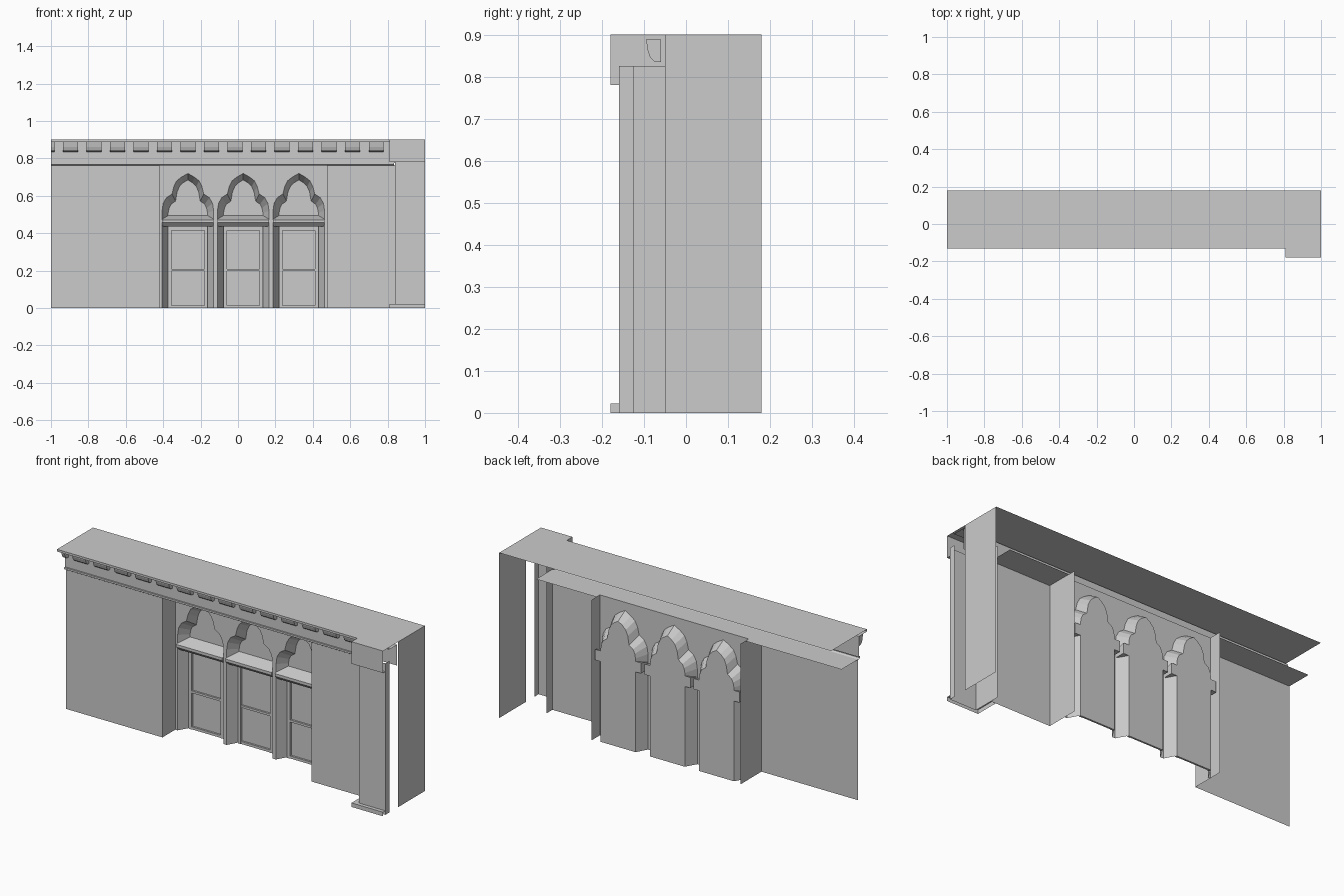
import bpy

if "Cube" in bpy.data.objects:
    bpy.data.objects.remove(bpy.data.objects["Cube"])


def mesh(name, verts, faces):
    me = bpy.data.meshes.new(name)
    me.from_pydata(verts, [], faces)
    me.update()
    ob = bpy.data.objects.new(name, me)
    bpy.context.collection.objects.link(ob)
    return ob


def sweep(name, profile, x0, x1, closed=False):
    """Sweep a (y, z) profile along x; closed profiles get end caps."""
    n = len(profile)
    verts = [(x, y, z) for x in (x0, x1) for y, z in profile]
    faces = [(i, (i + 1) % n, n + (i + 1) % n, n + i) for i in range(n if closed else n - 1)]
    if closed:
        faces += [tuple(range(n))[::-1], tuple(range(n, 2 * n))]
    return mesh(name, verts, faces)


def upright(name, plan, z0, z1):
    """Vertical sheet following an open (x, y) plan line."""
    n = len(plan)
    verts = [(x, y, z) for z in (z0, z1) for x, y in plan]
    return mesh(name, verts, [(i, i + 1, n + i + 1, n + i) for i in range(n - 1)])


def box(name, x0, x1, y0, y1, z0, z1):
    return sweep(name, [(y0, z0), (y1, z0), (y1, z1), (y0, z1)], x0, x1, True)


WALL, FRONT, BACK = -0.05, 0.06, 0.12
LEFT, RIGHT, HEAD = -0.42, 0.477, 0.765
CENTRES = (-0.268, 0.028, 0.325)

# Outer wall faces turning into the window recess and the corner pilaster
upright("left_wall", [(-1, WALL), (LEFT, WALL), (LEFT, 0.13)], 0, HEAD)
upright("right_wall", [(RIGHT, 0.13), (RIGHT, WALL), (0.84, WALL)], 0, HEAD)
upright("end_wall", [(1, WALL), (1, 0.18)], 0, 0.9)

# Roof, cornice and frieze
sweep("roof_and_frieze", [(0.18, 0.9), (-0.13, 0.9), (-0.13, 0.888),
                          (-0.06, 0.888), (-0.06, 0.775)], -1, 1)
sweep("string_moulding", [(-0.06, 0.778), (-0.068, 0.778), (-0.068, 0.768),
                          (-0.058, 0.762), (WALL, 0.762)], -1, 0.835)
sweep("left_wall_ledge", [(WALL, HEAD), (0.09, HEAD)], -1, LEFT)
sweep("right_wall_ledge", [(WALL, HEAD), (0.09, HEAD)], RIGHT, 0.84)
sweep("recess_ceiling", [(WALL, HEAD), (FRONT, HEAD)], LEFT, RIGHT)

# Row of curved brackets under the cornice
bracket = [(-0.06, 0.888), (-0.095, 0.888), (-0.091, 0.862), (-0.085, 0.845),
           (-0.075, 0.836), (-0.06, 0.835)]
for k in range(-1, 15):
    c = -0.895 + 0.1257 * k
    sweep("cornice_bracket", bracket, max(c - 0.04, -1), min(c + 0.04, 0.81), True)

# Corner pilaster: shaft, cap and base, open at the end
upright("pilaster_shaft", [(0.84, 0), (0.84, -0.16), (1, -0.16), (1, -0.125)], 0, 0.825)
upright("pilaster_cap", [(0.81, WALL), (0.81, -0.18), (1, -0.18)], 0.78, 0.9)
sweep("pilaster_cap_top", [(-0.18, 0.9), (-0.13, 0.9)], 0.81, 1)
sweep("pilaster_cap_underside", [(-0.18, 0.78), (-0.16, 0.78)], 0.81, 1)
sweep("pilaster_cap_side_underside", [(-0.16, 0.78), (WALL, 0.78)], 0.81, 0.84)
upright("pilaster_base", [(0.81, WALL), (0.81, -0.18), (1, -0.18)], 0, 0.022)
sweep("pilaster_base_top", [(-0.18, 0.022), (-0.16, 0.022)], 0.81, 1)
sweep("pilaster_base_side_top", [(-0.16, 0.022), (WALL, 0.022)], 0.81, 0.84)

# Trefoil outlines: half profiles mirrored about each window centre
outer_half = [(0.138, 0), (0.138, 0.52), (0.132, 0.56), (0.115, 0.59), (0.085, 0.61),
              (0.075, 0.65), (0.06, 0.68), (0.035, 0.7)]
inner_half = [(0.105, 0), (0.105, 0.51), (0.1, 0.535), (0.09, 0.555), (0.066, 0.572),
              (0.058, 0.62), (0.045, 0.65), (0.025, 0.67)]


def trefoil(half, peak, c):
    return ([(c - x, z) for x, z in half] + [(c, peak)]
            + [(c + x, z) for x, z in reversed(half)])


# Arcade face with the three openings cut into its lower edge
outline = [(LEFT, 0)]
for c in CENTRES:
    outline += trefoil(outer_half, 0.72, c)
outline += [(RIGHT, 0), (RIGHT, HEAD), (LEFT, HEAD)]
mesh("arcade_face", [(x, FRONT, z) for x, z in outline], [tuple(range(len(outline)))[::-1]])

# Splayed reveals, panes, sloped transoms and window frames
for c in CENTRES:
    a, b = trefoil(outer_half, 0.72, c), trefoil(inner_half, 0.685, c)
    n = len(a)
    mesh("arch_reveal", [(x, FRONT, z) for x, z in a] + [(x, BACK, z) for x, z in b],
         [(i, i + 1, n + i + 1, n + i) for i in range(n - 1)])
    mesh("window_pane", [(x, BACK, z) for x, z in b], [tuple(range(n))[::-1]])
    sweep("transom_sill", [(BACK, 0.495), (0.05, 0.472), (0.05, 0.457), (0.07, 0.437),
                           (BACK, 0.437)], c - 0.138, c + 0.138, True)
    for s in (-1, 1):
        xs = sorted((c + s * 0.105, c + s * 0.088))
        box("frame_stile", *xs, 0.108, BACK, 0, 0.437)
    for z0, z1 in ((0, 0.014), (0.198, 0.21), (0.415, 0.437)):
        box("frame_rail", c - 0.088, c + 0.088, 0.11, BACK, z0, z1)
